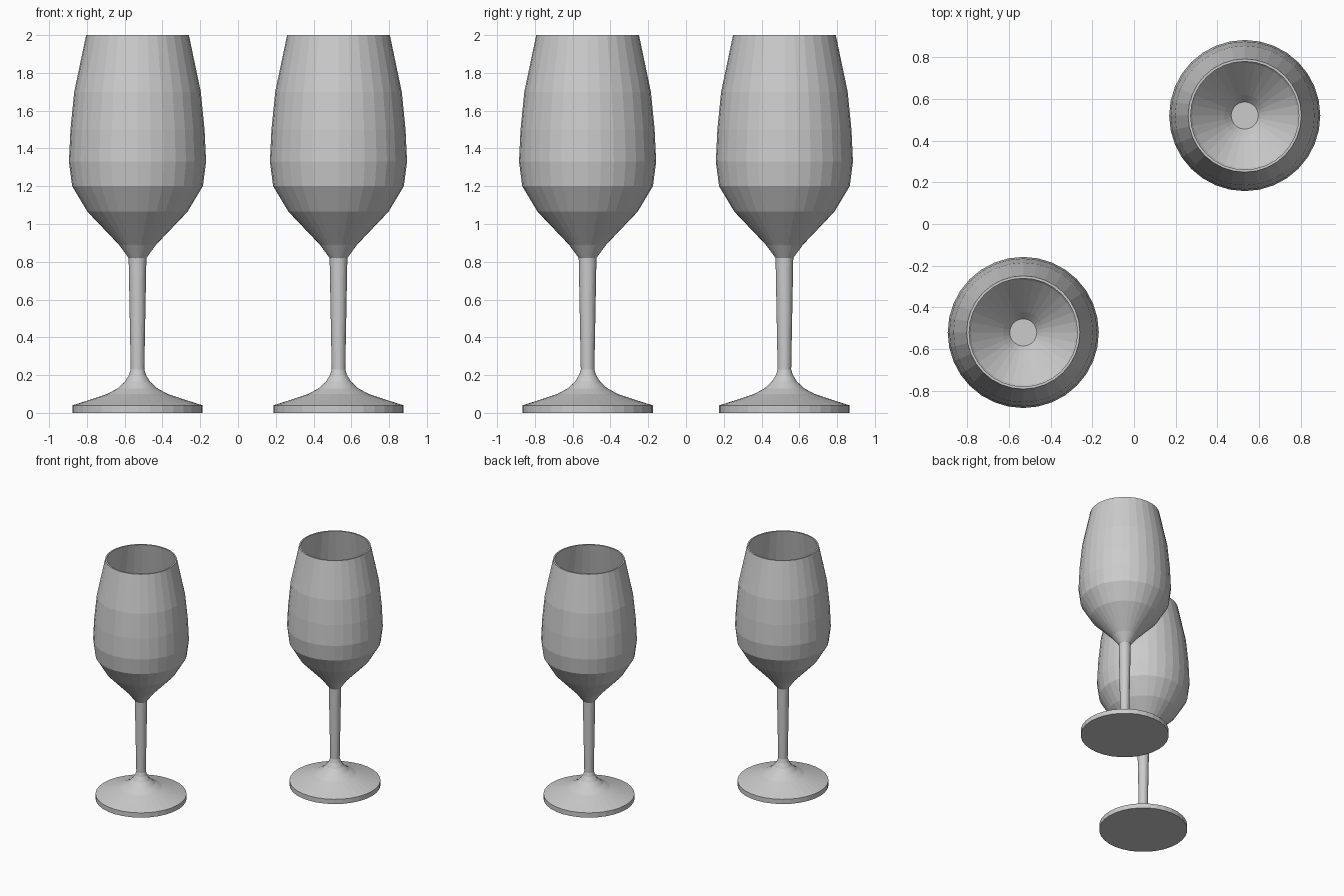
import bpy
import bmesh
import math

if "Cube" in bpy.data.objects:
    bpy.data.objects.remove(bpy.data.objects["Cube"], do_unlink=True)

SIDES = 32

glass_grey = bpy.data.materials.new("glass_grey")
glass_grey.use_nodes = True
colour = (0.6, 0.6, 0.6, 1)
glass_grey.diffuse_color = colour
glass_grey.node_tree.nodes["Principled BSDF"].inputs["Base Color"].default_value = colour


def lathe(name, profile):
    """Spin a (radius, height) profile around z into a flat-shaded mesh."""
    bm = bmesh.new()
    verts = [bm.verts.new((r, 0, z)) for r, z in profile]
    edges = [bm.edges.new(pair) for pair in zip(verts, verts[1:])]
    bmesh.ops.spin(bm, geom=verts + edges, cent=(0, 0, 0), axis=(0, 0, 1),
                   angle=math.tau, steps=SIDES)
    bmesh.ops.remove_doubles(bm, verts=bm.verts, dist=0.0005)
    bmesh.ops.recalc_face_normals(bm, faces=bm.faces)
    mesh = bpy.data.meshes.new(name)
    bm.to_mesh(mesh)
    bm.free()
    mesh.materials.append(glass_grey)
    return mesh


# Foot: thick disc that sweeps up into the stem
foot = lathe("foot", [(0, 0), (0.345, 0), (0.345, 0.04), (0.25, 0.07),
                      (0.16, 0.1), (0.105, 0.13), (0.067, 0.165), (0.045, 0.2),
                      (0.036, 0.23)])

# Stem: slightly wider towards the bowl
stem = lathe("stem", [(0.036, 0.23), (0.047, 0.82)])

# Bowl: outer wall up to the rim, then the inner wall down to a flat floor
outer = [(0.047, 0.82), (0.098, 0.89), (0.265, 1.065), (0.346, 1.2),
         (0.363, 1.33), (0.355, 1.5), (0.335, 1.7), (0.272, 2)]
inner = [(0.26, 2), (0.321, 1.7), (0.341, 1.5), (0.349, 1.33),
         (0.332, 1.2), (0.253, 1.075), (0.098, 0.91), (0.065, 0.87), (0, 0.87)]
bowl = lathe("bowl", outer + inner)

# Two matching glasses on opposite corners
for side, label in ((-1, "right"), (1, "left")):
    for mesh in (foot, stem, bowl):
        part = bpy.data.objects.new(f"{label}_{mesh.name}", mesh)
        part.location = (0.532 * side, 0.521 * side, 0)
        bpy.context.collection.objects.link(part)
